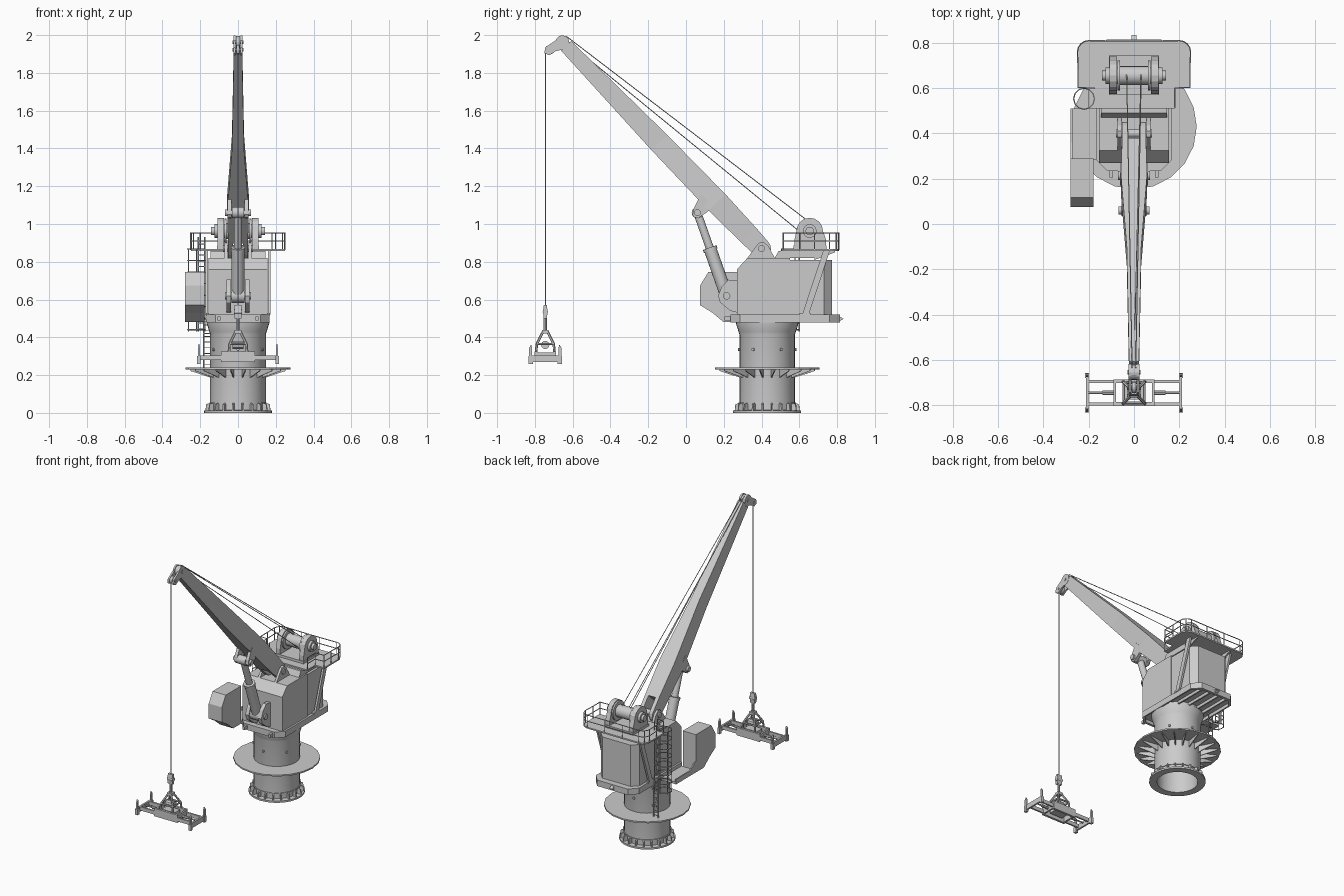
import bpy, bmesh, math
from math import sin, cos, pi
from mathutils import Vector, Matrix

bm = bmesh.new()
CY = 0.43          # y of the slewing axis
SY = -0.745        # y of the hoist rope


def finish(name, smooth=False):
    """Turn everything gathered so far into one named object."""
    global bm
    bmesh.ops.recalc_face_normals(bm, faces=bm.faces)
    me = bpy.data.meshes.new(name)
    bm.to_mesh(me)
    bm.free()
    bm = bmesh.new()
    ob = bpy.data.objects.new(name, me)
    bpy.context.collection.objects.link(ob)
    if smooth:
        bpy.context.view_layer.objects.active = ob
        ob.select_set(True)
        bpy.ops.object.shade_smooth_by_angle(angle=math.radians(35))
        ob.select_set(False)


def loft(rings, closed=False):
    rs = [[bm.verts.new(p) for p in r] for r in rings]
    n = len(rs[0])
    pairs = list(zip(rs, rs[1:])) + ([(rs[-1], rs[0])] if closed else [])
    for a, b in pairs:
        for i in range(n):
            bm.faces.new((a[i], a[(i + 1) % n], b[(i + 1) % n], b[i]))
    if not closed:
        bm.faces.new(rs[0][::-1])
        bm.faces.new(rs[-1])


def prism(axis, pts, a, b):
    f = {'x': lambda p, h: (h, p[0], p[1]), 'y': lambda p, h: (p[0], h, p[1]),
         'z': lambda p, h: (p[0], p[1], h)}[axis]
    loft([[f(p, h) for p in pts] for h in (a, b)])


def box(x0, x1, y0, y1, z0, z1):
    prism('z', [(x0, y0), (x1, y0), (x1, y1), (x0, y1)], z0, z1)


def rod(p, q, r, n=8, r2=None):
    p, q = Vector(p), Vector(q)
    m = (q - p).to_track_quat('Z', 'Y').to_matrix()
    loft([[c + m @ Vector((rr * cos(2 * pi * i / n), rr * sin(2 * pi * i / n), 0)) for i in range(n)]
          for c, rr in ((p, r), (q, r if r2 is None else r2))])


def path(pts, r, n=5):
    for p, q in zip(pts, pts[1:]):
        rod(p, q, r, n)


def lathe(prof, n):
    loft([[(r * cos(2 * pi * i / n), CY + r * sin(2 * pi * i / n), z) for i in range(n)] for r, z in prof], True)


def gussets(n, tri, t):
    for i in range(n):
        m = Matrix.Translation((0, CY, 0)) @ Matrix.Rotation(2 * pi * (i + .5) / n, 4, 'Z')
        loft([[m @ Vector((r, s, z)) for r, z in tri] for s in (-t, t)])


# Hollow pedestal with base flange and flared collar
lathe([(.18, 0), (.18, .012), (.147, .014), (.147, .415), (.152, .43), (.166, .475), (.166, .485),
       (.13, .485), (.13, 0)], 32)
finish("pedestal", True)
gussets(20, [(.145, .01), (.174, .01), (.17, .045), (.145, .055)], .004)
lathe([(.152, .046), (.152, .054), (.14, .054), (.14, .046)], 32)
finish("base_gussets")
for a in range(6):
    d = Vector((cos(a * pi / 3 + pi / 6), sin(a * pi / 3 + pi / 6), 0))
    rod(Vector((0, CY, .335)) + d * .14, Vector((0, CY, .335)) + d * .155, .008)
finish("pedestal_bolts")

# Round service walkway with radial brackets
lathe([(.277, .23), (.277, .24), (.14, .24), (.14, .23)], 20)
finish("service_walkway")
gussets(20, [(.14, .23), (.255, .23), (.255, .222), (.14, .185)], .003)
finish("walkway_brackets")

# Slewing platform with underside beams
plan = [(-.12, .235), (.12, .235), (.168, .285), (.168, .76), (.12, .815), (-.12, .815), (-.168, .76), (-.168, .285)]
prism('z', plan, .50, .52)
for p, q in zip(plan, plan[1:] + plan[:1]):
    c = Vector((0, .525))
    p, q = Vector(p), Vector(q)
    prism('z', [p, q, q + (c - q) * .06, p + (c - p) * .06], .478, .501)
for x in (-.1, -.035, .035, .1):
    box(x - .005, x + .005, .56, .81, .48, .501)
for s in (-1, 1):
    box(s * .1 - .008, s * .1 + .008, .205, .24, .488, .51)
prism('x', [(.81, .484), (.835, .498), (.81, .512)], -.012, .012)
finish("slewing_platform")
lathe([(.16, .48), (.16, .505), (.12, .505), (.12, .48)], 32)
finish("slewing_ring", True)

# Machinery house
prism('x', [(.27, .52), (.55, .52), (.55, .82), (.325, .82), (.27, .76)], -.155, .155)
finish("front_house")
prism('z', [(-.15, .55), (.15, .55), (.15, .73), (.11, .772), (-.11, .772), (-.15, .73)], .52, .81)
finish("rear_house")
for s in (-1, 1):
    prism('x', [(.615, .52), (.65, .52), (.762, .86), (.727, .86)], s * .158, s * .172)
    box(s * .13, s * .17, .60, .66, .515, .528)
finish("deck_braces")

# Winch deck with rounded rear corners
def arc(s):
    a = [(s * (.20 + .05 * sin(t * pi / 8)), .76 + .05 * cos(t * pi / 8)) for t in range(5)]
    return a[::-1] if s > 0 else a
deck = [(-.2, .51), (.18, .51), (.18, .6), (.25, .6)] + arc(1) + arc(-1) + [(-.25, .6), (-.2, .6)]
prism('z', deck, .858, .868)
finish("winch_deck")
box(-.145, .145, .5, .68, .82, .859)
prism('x', [(.47, .82), (.51, .82), (.51, .858), (.49, .858)], -.145, .145)
for s in (-1, 1):
    prism('x', [(.68, .81), (.79, .85), (.79, .859), (.68, .859)], s * .13, s * .14)
finish("deck_supports")

# Deck railing
rail = [(.18, .515), (.18, .6), (.247, .603), (.247, .68)] + arc(1) + [(.07, .808), (-.07, .808)] + arc(-1) + \
       [(-.247, .68), (-.247, .603), (-.198, .6)]
for h in (.91, .953):
    path([(x, y, h) for x, y in rail], .003)
for i, (x, y) in enumerate(rail):
    if i not in (5, 7, 12, 14):
        rod((x, y, .862), (x, y, .954), .003, 5)
finish("deck_railing")

# Winch: drum, flanges, cheek brackets and motors
W = (.655, .963)
for x0, x1, r in ((-.07, .07, .042), (-.072, -.062, .066), (.062, .072, .066), (-.125, .125, .036), (-.142, .142, .022)):
    rod((x0, *W), (x1, *W), r, 20)
finish("winch_drum", True)
for s in (-1, 1):
    prism('x', [(.575, .868), (.74, .868), (.74, .92)] +
          [(W[0] + .07 * cos(a * pi / 8), W[1] + .07 * sin(a * pi / 8)) for a in range(9)] + [(.575, .92)],
          s * .075, s * .108)
box(-.11, .11, .57, .745, .866, .885)
finish("winch_brackets")

# Boom: tapered box lofted along its axis, lower fork, bent head
P0, D, N = Vector((.40, .87)), Vector((-.694, .72)), Vector((.72, .694))
def at(t, n=0):
    return P0 + D * t + N * n
def section(t, d, w):
    lo, up = at(t, -d), at(t, d)
    return [(-w, *lo), (w, *lo), (w, *up), (-w, *up)]
loft([section(*s) for s in ((.09, .055, .053), (.34, .062, .057), (.78, .058, .032), (1.49, .037, .022))])
finish("boom")
for s in (-1, 1):
    ring = [P0 + (D * cos(a) + N * sin(a)) * .05 for a in [pi / 2 + i * pi / 8 for i in range(9)]]
    prism('x', ring + [at(.11, -.056), at(.11, .056)], s * .027, s * .053)
finish("boom_fork")
for s in (-1, 1):
    prism('x', [(.325, .82), (.47, .82), (.435, .885), (.41, .905), (.385, .9), (.365, .875)], s * .056, s * .072)
rod((-.08, *P0), (.08, *P0), .018, 12)
finish("boom_pivot_brackets")
T, H = Vector((-.655, 1.962)), Vector((-.722, 1.922))
for s in (-1, 1):
    a, b = s * .012, s * .024
    prism('x', [T + Vector((.037 * cos(i * pi / 6), .037 * sin(i * pi / 6))) for i in range(12)], a, b)
    prism('x', [(-.645, 1.985), (-.685, 1.975), (-.745, 1.935), (-.75, 1.905), (-.725, 1.893), (-.69, 1.915), (-.63, 1.93)], a, b)
rod((-.01, *T), (.01, *T), .033, 16)
rod((-.009, *H), (.009, *H), .025, 16)
for c in (T, H):
    rod((-.028, *c), (.028, *c), .01, 10)
finish("boom_head")

# Luffing ram with its brackets
A, B = Vector((.215, .62)), Vector((.06, 1.06))
M = A.lerp(B, .57)
rod((0, *A), (0, *M), .034, 16)
rod((0, *A.lerp(B, .54)), (0, *A.lerp(B, .58)), .038, 16)
rod((0, *M), (0, *B), .022, 14)
rod((-.032, *B), (.032, *B), .03, 14)
rod((-.034, *A), (.034, *A), .038, 14)
finish("luffing_ram", True)
for s in (-1, 1):
    prism('x', [(.275, .53), (.235, .54), (.18, .585), (.17, .62), (.19, .67), (.225, .705), (.275, .70)], s * .036, s * .062)
    prism('x', [(.035, 1.05), (.045, 1.035), (.065, 1.03), (.085, 1.045), (.15, 1.09), (.08, 1.16), (.04, 1.08)], s * .034, s * .055)
rod((-.07, *A), (.07, *A), .02, 12)
rod((-.068, *B), (.068, *B), .018, 12)
finish("ram_brackets")

# Ropes
for x in (-.008, .008):
    rod((x, -.635, 1.995), (x * 4, .66, 1.005), .0025, 5)
rod((0, -.64, 1.975), (.03, .62, .945), .0025, 5)
rod((0, SY, 1.925), (0, SY, .56), .003, 6)
finish("ropes")

# Operator cab with access walkway
prism('x', [(.075, .57), (.14, .53), (.2, .48), (.29, .48), (.29, .745), (.118, .745), (.075, .675)], -.28, -.178)
finish("operator_cab")
box(-.28, -.165, .285, .51, .48, .495)
prism('x', [(.285, .49), (.51, .49), (.51, .515), (.36, .515), (.285, .56)], -.28, -.272)
finish("cab_walkway")

# Caged ladder to the deck, plain ladder below
def ladder(xa, xb, y, z0, z1):
    for x in (xa, xb):
        rod((x, y, z0), (x, y, z1), .004, 5)
    for i in range(int((z1 - z0) / .03)):
        rod((xa, y, z0 + .015 + .03 * i), (xb, y, z0 + .015 + .03 * i), .0025, 5)
ladder(-.21, -.175, .60, .43, .93)
cage = [(-.22 + .047 * cos(a * pi / 6), .553 + .047 * sin(a * pi / 6)) for a in range(13)]
for i in range(8):
    path([(x, y, .44 + .061 * i) for x, y in cage], .003)
for k in (3, 5, 7, 9):
    rod((*cage[k], .43), (*cage[k], .87), .003, 5)
finish("caged_ladder")
ladder(-.18, -.145, .565, .24, .5)
for z in (.3, .42):
    for x in (-.18, -.145):
        rod((x, .565, z), (x * .6, .51, z), .003, 5)
finish("lower_ladder")

# Hook block and slings
prism('x', [(SY - .008, .57), (SY + .008, .57), (SY + .012, .54), (SY + .009, .5), (SY - .009, .5), (SY - .012, .54)], -.018, .018)
rod((0, SY, .5), (0, SY, .43), .009, 8)
rod((-.022, SY, .535), (.022, SY, .535), .014, 12)
box(-.018, .018, SY - .018, SY + .018, .42, .44)
finish("hook_block")
for sx in (-1, 1):
    for sy in (-1, 1):
        path([(sx * .012, SY + sy * .012, .43), (sx * .045, SY + sy * .045, .365), (sx * .05, SY + sy * .05, .3)], .007, 6)
    rod((sx * .045, SY - .045, .365), (sx * .045, SY + .045, .365), .006, 6)
    rod((-.045, SY + sx * .045, .365), (.045, SY + sx * .045, .365), .006, 6)
rod((-.03, SY, .36), (.03, SY, .36), .022, 10)
finish("sling_frame")

# Container spreader
for s in (-1, 1):
    y = SY + s * .05
    box(-.205, .205, y - .006, y + .006, .28, .305)
    box(-.09, .09, y - .008, y + .008, .27, .325)
    box(s * .085 - .006, s * .085 + .006, SY - .055, SY + .055, .275, .32)
    x = s * .207
    box(x - .006, x + .006, SY - .085, SY + .085, .27, .305)
    rod((s * .08, SY, .295), (x, SY, .295), .005, 6)
    rod((s * .085, SY, .295), (s * .14, SY, .295), .01, 8)
    for t in (-1, 1):
        box(x - .009, x + .009, SY + t * .077 - .011, SY + t * .077 + .011, .258, .3)
        prism('x', [(SY + t * .07, .3), (SY + t * .085, .3), (SY + t * .085, .345), (SY + t * .075, .362), (SY + t * .07, .345)], x - .005, x + .005)
box(-.05, .05, SY - .03, SY + .03, .285, .32)
finish("container_spreader")
